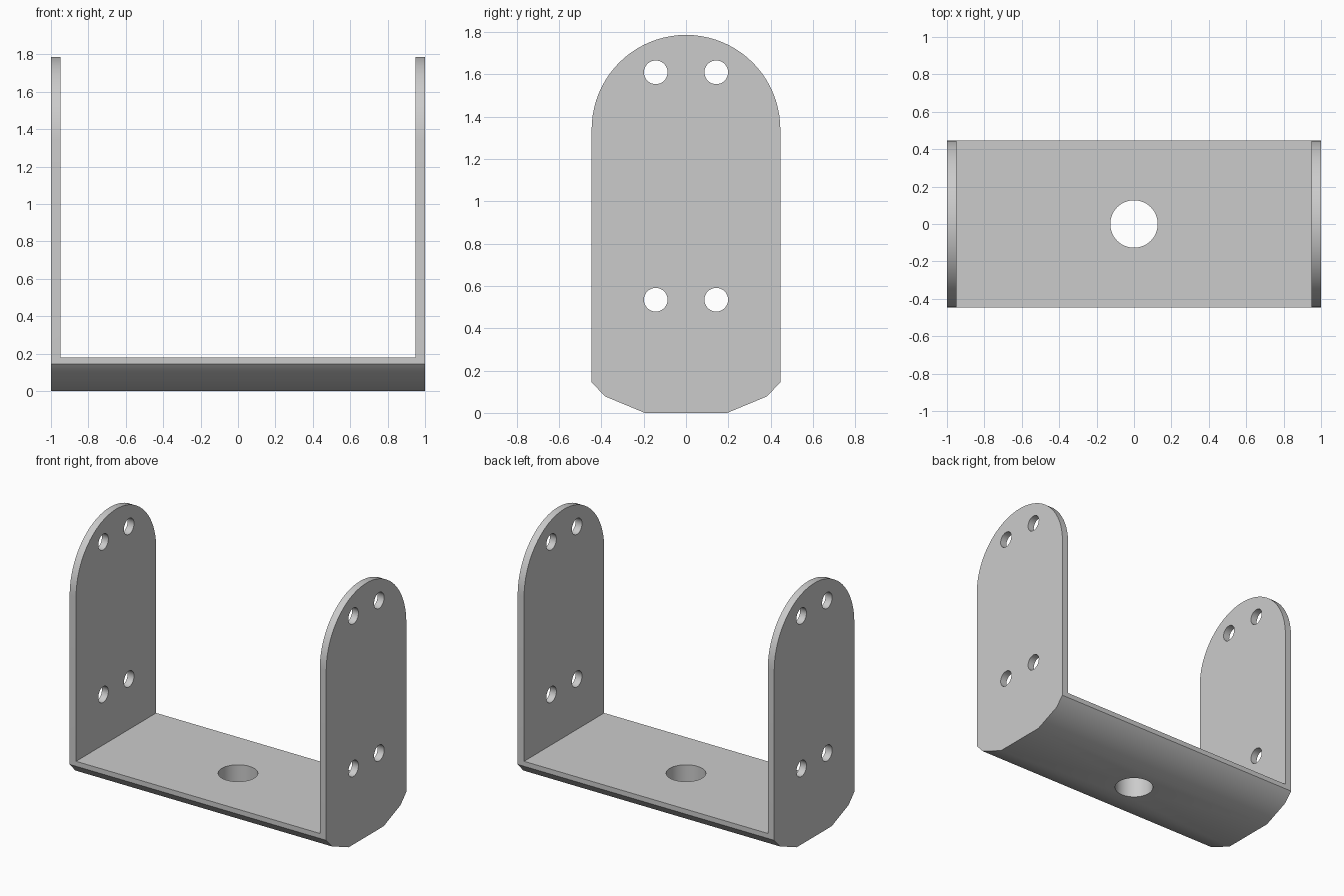
import bpy, bmesh, math

if "Cube" in bpy.data.objects:
    bpy.data.objects.remove(bpy.data.objects["Cube"], do_unlink=True)

HALF_LENGTH, HALF_WIDTH, HEIGHT = 1.0, 0.446, 1.787
WALL, FLOOR_TOP = 0.05, 0.18

metal = bpy.data.materials.new("plain_grey")
metal.use_nodes = True
grey = (0.6, 0.6, 0.6, 1)
metal.diffuse_color = grey
metal.node_tree.nodes["Principled BSDF"].inputs["Base Color"].default_value = grey


def extrude_x(name, outline, half):
    """Solid made by sweeping a (y, z) outline from -half to half along x."""
    bm = bmesh.new()
    face = bm.faces.new([bm.verts.new((-half, y, z)) for y, z in outline])
    swept = bmesh.ops.extrude_face_region(bm, geom=[face])["geom"]
    verts = [v for v in swept if isinstance(v, bmesh.types.BMVert)]
    bmesh.ops.translate(bm, verts=verts, vec=(2 * half, 0, 0))
    bmesh.ops.recalc_face_normals(bm, faces=bm.faces)
    mesh = bpy.data.meshes.new(name)
    bm.to_mesh(mesh)
    bm.free()
    mesh.materials.append(metal)
    obj = bpy.data.objects.new(name, mesh)
    bpy.context.collection.objects.link(obj)
    return obj


def circle(y, z, radius, sides):
    turn = 2 * math.pi / sides
    return [(y + radius * math.cos(i * turn), z + radius * math.sin(i * turn))
            for i in range(sides)]


def cut(target, cutter):
    cutter.hide_render = True
    mod = target.modifiers.new("cut", "BOOLEAN")
    mod.operation, mod.solver, mod.object = "DIFFERENCE", "EXACT", cutter
    bpy.context.view_layer.objects.active = target
    bpy.ops.object.modifier_apply(modifier=mod.name)
    bpy.data.objects.remove(cutter, do_unlink=True)


# Bracket body: chamfered underside, straight sides and a round top
right_side = [(0.195, 0), (0.383, 0.078), (HALF_WIDTH, 0.145)]
steps = 40
arch = [(HALF_WIDTH * math.cos(math.pi * i / steps),
         HEIGHT - HALF_WIDTH + HALF_WIDTH * math.sin(math.pi * i / steps))
        for i in range(steps + 1)]
left_side = [(-y, z) for y, z in reversed(right_side)]
bracket = extrude_x("u_bracket", right_side + arch + left_side, HALF_LENGTH)

# Open space between the two uprights
gap = [(-1, FLOOR_TOP), (1, FLOOR_TOP), (1, 2), (-1, 2)]
cut(bracket, extrude_x("gap_cutter", gap, HALF_LENGTH - WALL))

# Four bolt holes through both uprights
for z in (0.535, 1.61):
    for y in (-0.143, 0.143):
        cut(bracket, extrude_x("bolt_cutter", circle(y, z, 0.056, 32), 1.2))

# Large mounting hole through the floor
floor_cutter = extrude_x("floor_cutter", circle(0, 0, 0.127, 48), 0.5)
floor_cutter.rotation_euler.y = math.pi / 2
cut(bracket, floor_cutter)

# Soft curves, crisp plate edges
bpy.ops.object.select_all(action="DESELECT")
bracket.select_set(True)
bpy.context.view_layer.objects.active = bracket
bpy.ops.object.shade_smooth_by_angle(angle=math.radians(30))
